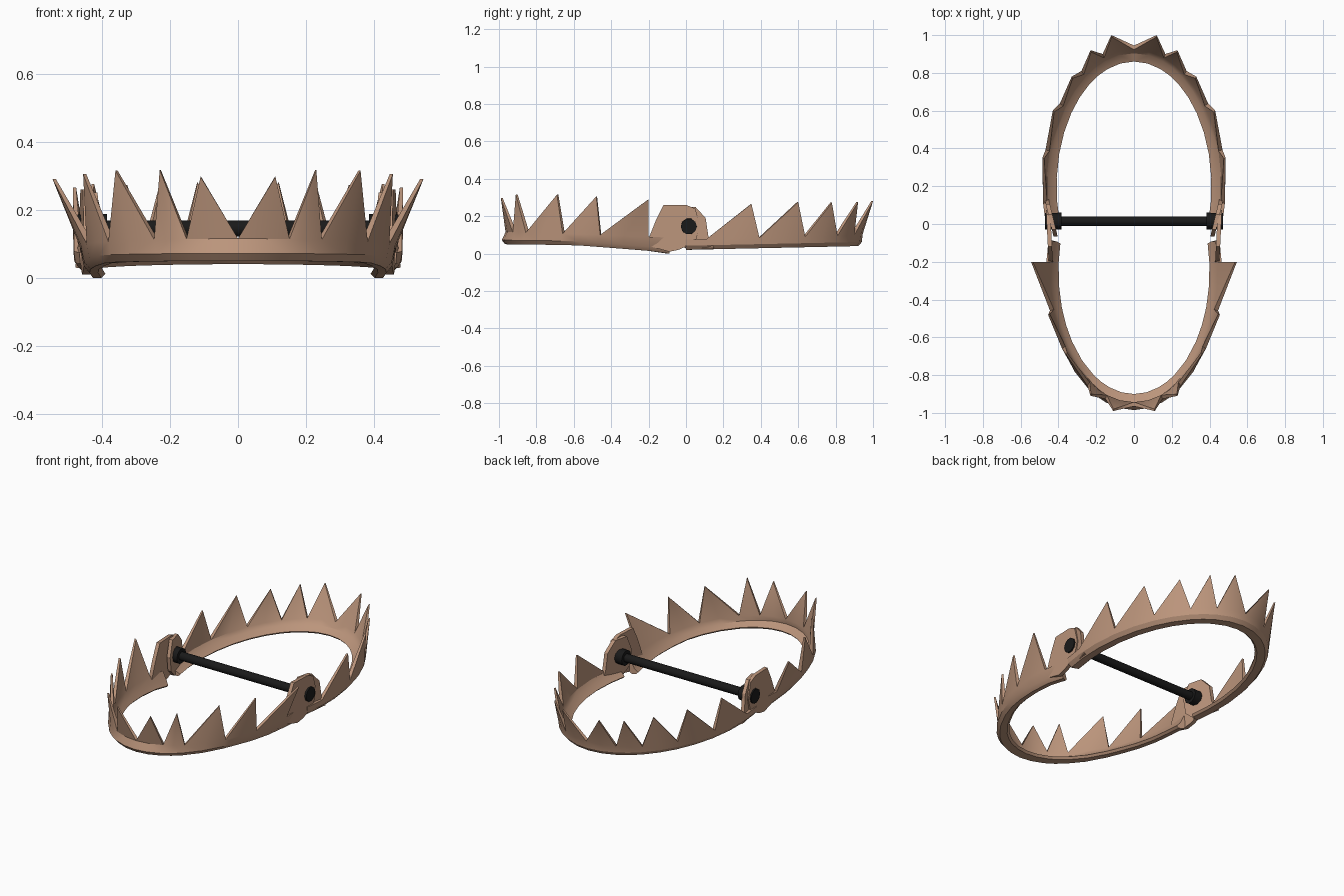
import bpy, bmesh, math
from mathutils import Vector

if "Cube" in bpy.data.objects:
    bpy.data.objects.remove(bpy.data.objects["Cube"])


def material(name, col):
    m = bpy.data.materials.new(name)
    m.diffuse_color = (*col, 1)
    m.use_nodes = True
    m.node_tree.nodes["Principled BSDF"].inputs["Base Color"].default_value = m.diffuse_color
    return m


RUST = material("rusty_brown", (0.50, 0.30, 0.20))
BLACK = material("black_iron", (0.01, 0.01, 0.01))


def finish(bm, name, mat, angle=30):
    bmesh.ops.recalc_face_normals(bm, faces=bm.faces)
    me = bpy.data.meshes.new(name)
    bm.to_mesh(me)
    bm.free()
    ob = bpy.data.objects.new(name, me)
    bpy.context.collection.objects.link(ob)
    me.materials.append(mat)
    bpy.ops.object.select_all(action='DESELECT')
    ob.select_set(True)
    bpy.context.view_layer.objects.active = ob
    bpy.ops.object.shade_smooth_by_angle(angle=math.radians(angle))
    mod = ob.modifiers.new("mirror", 'MIRROR')
    mod.use_clip = True
    return ob


def jaw(name, s, cy, inner, low, top, valleys, tips, end, z_bottom, z_valley):
    """Half jaw from the middle (angle 0) to its end, mirrored over x."""
    bm = bmesh.new()

    def on(ell, t, z, inset=0.0):
        return Vector(((ell[0] - inset) * math.sin(t),
                       cy + s * (ell[1] - inset) * math.cos(t), z))

    # stations at each valley, between valleys and at the end
    ts = []
    for a, b in zip(valleys, valleys[1:]):
        ts += [a, (a + b) / 2]
    ts = [math.radians(t) for t in ts + [valleys[-1], end]]
    rows = []
    for t in ts:
        zb = z_bottom(on(low, t, 0).y)
        zv = z_valley(t / math.radians(end))
        rows.append([bm.verts.new(p) for p in (
            on(top, t, zv), on(low, t, zb + 0.022), on(low, t, zb, 0.018),
            on(inner, t, zb, -0.012), on(inner, t, zb + 0.012),
            on(low, t, zb + 0.034, 0.036), on(top, t, zv, 0.022))])
    # rim with turned-in foot
    for a, b in zip(rows, rows[1:]):
        for k in range(6):
            bm.faces.new((a[k], a[k + 1], b[k + 1], b[k]))
    bm.faces.new(rows[-1])
    bm.faces.new((rows[-2][0], rows[-1][0], rows[-1][6], rows[-2][6]))
    # teeth
    for i, tip in enumerate(tips):
        a, m, b = rows[2 * i:2 * i + 3]
        tip = Vector(tip)
        inward = (Vector((0, cy, tip.z)) - tip).normalized() * 0.01
        o, n = bm.verts.new(tip), bm.verts.new(tip + inward)
        for p, q in ((a, m), (m, b)):
            bm.faces.new((p[0], q[0], o))
            bm.faces.new((p[6], q[6], n))
        for p in (a, b):
            bm.faces.new((p[0], p[6], n, o))
    return finish(bm, name, RUST)


def lug(name, outline, x_at, thick=0.022):
    """Pivot plate, outline in y/z, slightly slanted in plan."""
    bm = bmesh.new()
    a = [bm.verts.new((x_at(y), y, z)) for y, z in outline]
    b = [bm.verts.new((x_at(y) - thick, y, z)) for y, z in outline]
    bm.faces.new(a)
    bm.faces.new(b[::-1])
    for i in range(len(a)):
        j = (i + 1) % len(a)
        bm.faces.new((a[i], b[i], b[j], a[j]))
    return finish(bm, name, RUST)


def front_bottom(y):
    if y < -0.6:
        return 0.045 + 0.005 * (-0.6 - y) / 0.4
    if y < -0.2:
        return 0.045 - 0.03 * (y + 0.6) / 0.4
    return max(0.0, 0.015 - 0.15 * (y + 0.2))


jaw("front_jaw", -1, -0.25, (0.40, 0.65), (0.455, 0.735), (0.465, 0.715),
    [0, 19, 32, 55, 73, 94],
    [(0.11, -0.99, 0.297), (0.23, -0.91, 0.317), (0.36, -0.69, 0.315),
     (0.455, -0.48, 0.305), (0.545, -0.2, 0.29)],
    103, front_bottom, lambda f: 0.115 - 0.03 * f * f)

jaw("back_jaw", 1, 0.2, (0.41, 0.66), (0.482, 0.74), (0.485, 0.745),
    [0, 20, 35, 54, 75, 97],
    [(0.12, 1.0, 0.28), (0.23, 0.92, 0.275), (0.33, 0.78, 0.272),
     (0.43, 0.60, 0.275), (0.485, 0.35, 0.265)],
    106, lambda y: 0.02 + 0.02 * y / 0.94, lambda f: 0.105 - 0.03 * f)

# pivot plates around the axle
lug("front_lug", [(-0.2, 0.04), (-0.2, 0.08), (-0.16, 0.18), (-0.12, 0.26),
                  (0.0, 0.26), (0.05, 0.24), (0.075, 0.15), (0.05, 0.06),
                  (-0.04, 0.02), (-0.09, 0.01)],
    lambda y: 0.462 + 0.05 * y)
lug("back_lug", [(0.15, 0.03), (0.12, 0.09), (0.105, 0.19), (0.05, 0.25),
                 (-0.03, 0.25), (-0.065, 0.16), (-0.05, 0.07), (0.0, 0.025)],
    lambda y: 0.442 + 0.24 * y)

# axle with bolt heads, half and mirrored
bm = bmesh.new()
N = 10
rings = []
for x, r in ((0, 0.025), (0.385, 0.025), (0.385, 0.045), (0.472, 0.043)):
    rings.append([bm.verts.new((x, 0.015 + r * math.cos(2 * math.pi * i / N),
                                0.145 + r * math.sin(2 * math.pi * i / N)))
                  for i in range(N)])
for a, b in zip(rings, rings[1:]):
    for i in range(N):
        j = (i + 1) % N
        bm.faces.new((a[i], a[j], b[j], b[i]))
bm.faces.new(rings[-1])
finish(bm, "axle", BLACK, 40)
